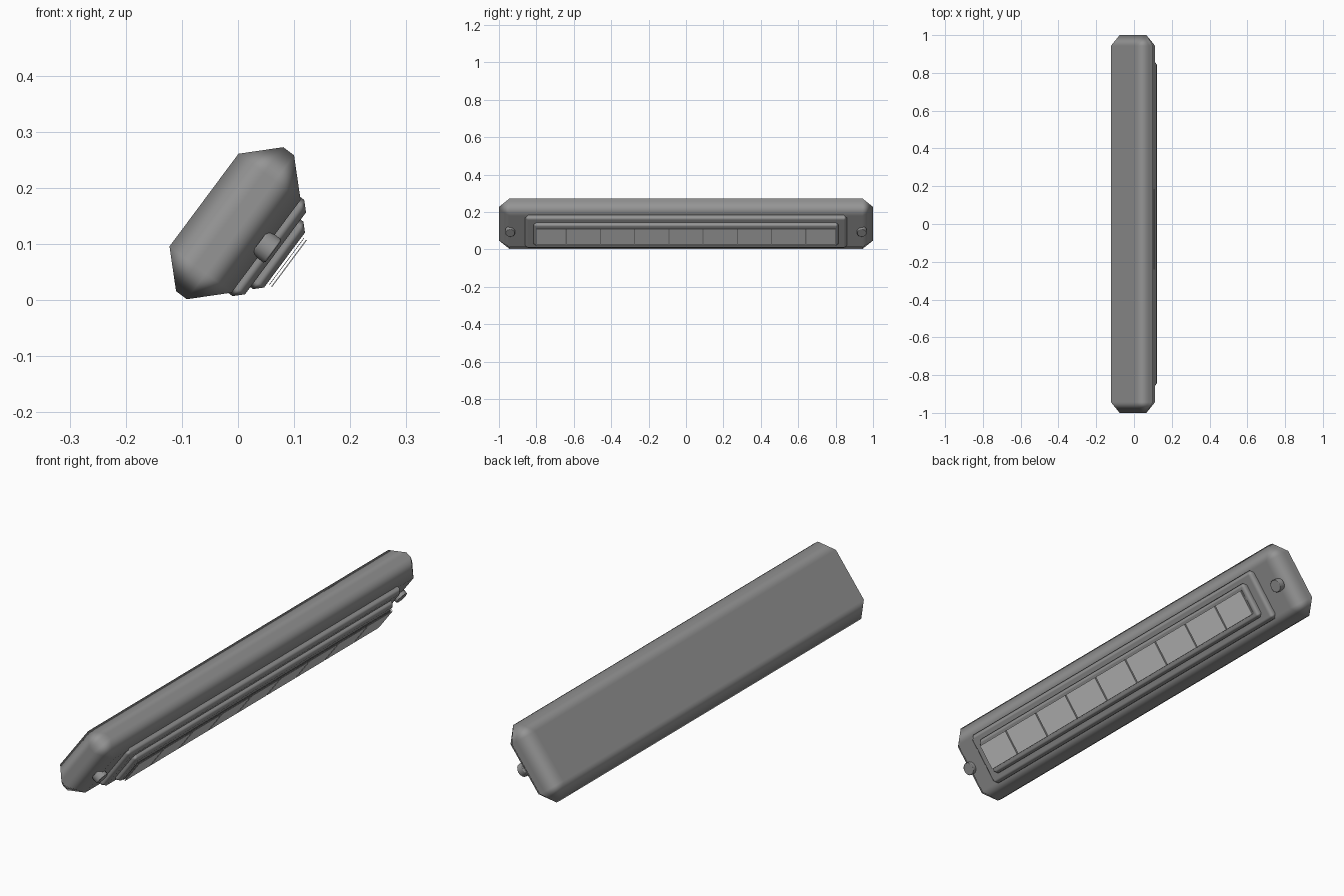
import bpy
import bmesh
from mathutils import Matrix, Vector

cube = bpy.data.objects.get("Cube")
if cube:
    bpy.data.objects.remove(cube, do_unlink=True)


def material(name, value):
    m = bpy.data.materials.new(name)
    m.use_nodes = True
    colour = (value, value, value, 1)
    m.diffuse_color = colour
    m.node_tree.nodes["Principled BSDF"].inputs["Base Color"].default_value = colour
    return m


housing_grey = material("housing grey", 0.3)
lens_grey = material("lens light grey", 0.62)

# Tilted frame: local z points out of the lamp face, local y runs along the bar
up = Vector((0.597, 0, 0.802))
out = Vector((0.802, 0, -0.597))
along = Vector((0, 1, 0))
frame = Matrix((-up, along, out)).transposed().to_4x4()
frame.translation = up * 0.1067


def finish(bm, name, mat, bevel=0):
    """Place a part in the tilted frame, with optional smooth chamfers."""
    mesh = bpy.data.meshes.new(name)
    bmesh.ops.transform(bm, matrix=frame, verts=bm.verts)
    bm.to_mesh(mesh)
    bm.free()
    mesh.materials.append(mat)
    obj = bpy.data.objects.new(name, mesh)
    bpy.context.collection.objects.link(obj)
    if bevel:
        for p in mesh.polygons:
            p.use_smooth = True
        chamfer = obj.modifiers.new("Chamfer", 'BEVEL')
        chamfer.width = bevel
        chamfer.segments = 1
        chamfer.limit_method = 'ANGLE'
        chamfer.harden_normals = True


def block(name, mat, width, y0, y1, z0, z1, bevel=0):
    """Box centred across the bar."""
    bm = bmesh.new()
    bmesh.ops.create_cube(bm, size=1)
    for v in bm.verts:
        v.co = Vector((v.co.x * width,
                       y1 if v.co.y > 0 else y0,
                       z1 if v.co.z > 0 else z0))
    finish(bm, name, mat, bevel)


# Chamfered housing and the two stepped bezels
block("housing", housing_grey, 0.32, -1, 1, -0.155, -0.017, 0.057)
block("outer_bezel", housing_grey, 0.214, -0.86, 0.86, -0.04, 0.004, 0.016)
block("inner_bezel", housing_grey, 0.15, -0.815, 0.815, -0.02, 0.024, 0.014)

# Thin sheet behind the row of lens tiles
block("lens_backing", housing_grey, 0.104, -0.8, 0.8, 0.028, 0.029)

# Nine lens tiles, the end ones shorter
pitch = 0.183
for i in range(9):
    y0 = max((i - 4.5) * pitch, -0.8) + 0.003
    y1 = min((i - 3.5) * pitch, 0.8) - 0.003
    block(f"lens_tile_{i + 1}", lens_grey, 0.104, y0, y1, 0.033, 0.035)

# Low round mounting studs at both ends
for name, side in (("front_stud", -1), ("back_stud", 1)):
    bm = bmesh.new()
    bmesh.ops.create_cone(bm, cap_ends=True, segments=16, radius1=0.026,
                          radius2=0.026, depth=0.03)
    bmesh.ops.translate(bm, verts=bm.verts, vec=(0, side * 0.94, -0.016))
    finish(bm, name, housing_grey, 0.003)
